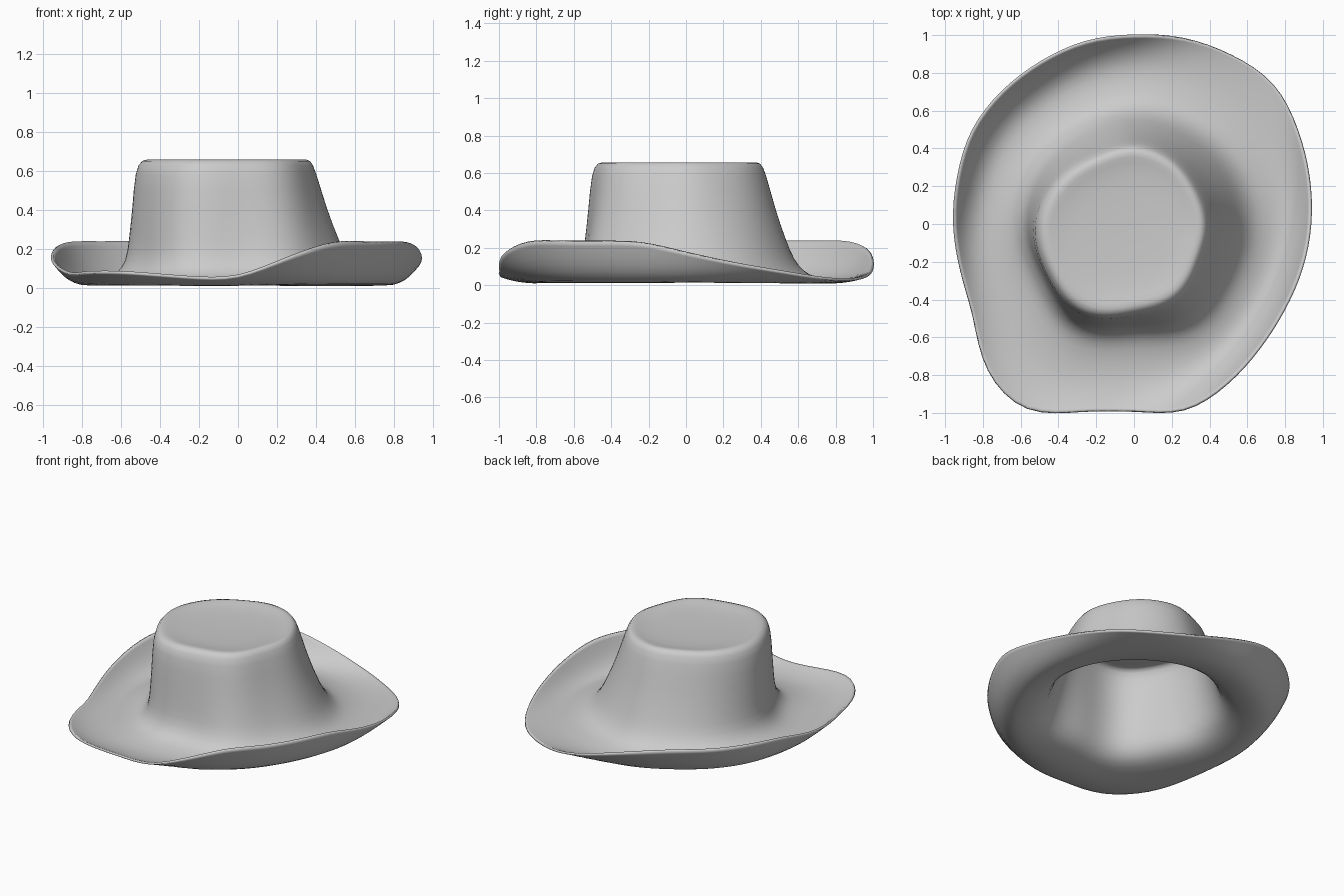
import bpy, bmesh, math

if "Cube" in bpy.data.objects:
    bpy.data.objects.remove(bpy.data.objects["Cube"])

# Brim edge every 15 degrees from +x: distance from the axis and height
BRIM_R = [.935, .96, 1.0, 1.05, 1.035, 1.02, 1.0, 1.0, .99, .99, .99, .965,
          .955, .95, .98, 1.10, 1.14, 1.025, .99, 1.025, .98, .935, .915, .92]
BRIM_Z = [.175, .12, .075, .035, .03, .06, .13, .20, .235, .235, .235, .21,
          .15, .10, .07, .08, .08, .055, .055, .16, .235, .235, .235, .23]
# Crown radius every 30 degrees, at its base and at its shoulder
BASE_R = [.57, .57, .57, .58, .56, .57, .57, .55, .60, .54, .58, .555]
SHOULDER_R = [.39, .38, .40, .42, .42, .47, .52, .53, .55, .48, .46, .40]
SPOKES = 48


def periodic(table, t):
    """Smooth closed interpolation, t from 0 to 1."""
    n = len(table)
    i = math.floor(t * n)
    f = t * n - i
    a, b, c, d = (table[(i + k) % n] for k in (-1, 0, 1, 2))
    return b + .5 * f * (c - a + f * (2*a - 5*b + 4*c - d + f * (3*(b - c) + d - a)))


def profile(t):
    """Radial section (radius, height) from crown centre to brim edge."""
    base, sh = periodic(BASE_R, t), periodic(SHOULDER_R, t)
    rim, rim_z = periodic(BRIM_R, t), periodic(BRIM_Z, t)
    # dished crown top and shoulder
    pts = [(sh * k, z) for k, z in ((.4, .628), (.72, .634), (.86, .65), (.94, .652), (1, .605))]
    # flaring wall
    pts += [(sh + (base - sh) * k, z) for k, z in ((.33, .4), (.66, .25), (.95, .13))]
    pts += [(base + .05, .065), (base + .11, .035)]
    # trough and upturned brim
    start, low = base + .11, .014
    for f, g in ((.35, 0), (.6, .12), (.8, .42), (.93, .78), (1, 1)):
        pts.append((start + (rim - start) * f, low + (rim_z - low) * g))
    return pts


# Hat shell
bm = bmesh.new()
spokes = []
for s in range(SPOKES):
    a = 2 * math.pi * s / SPOKES
    spokes.append([bm.verts.new((r * math.cos(a), r * math.sin(a), z))
                   for r, z in profile(s / SPOKES)])
centre = bm.verts.new((0, 0, .625))
for s in range(SPOKES):
    p, q = spokes[s], spokes[(s + 1) % SPOKES]
    bm.faces.new((centre, p[0], q[0]))
    for k in range(len(p) - 1):
        bm.faces.new((p[k], p[k + 1], q[k + 1], q[k]))
mesh = bpy.data.meshes.new("hat")
bm.to_mesh(mesh)
bm.free()
hat = bpy.data.objects.new("hat", mesh)
bpy.context.collection.objects.link(hat)

# Smooth felt with a thin thickness
sub = hat.modifiers.new("smooth", 'SUBSURF')
sub.levels = sub.render_levels = 1
felt = hat.modifiers.new("felt", 'SOLIDIFY')
felt.thickness = .014
felt.offset = 0
for poly in mesh.polygons:
    poly.use_smooth = True
